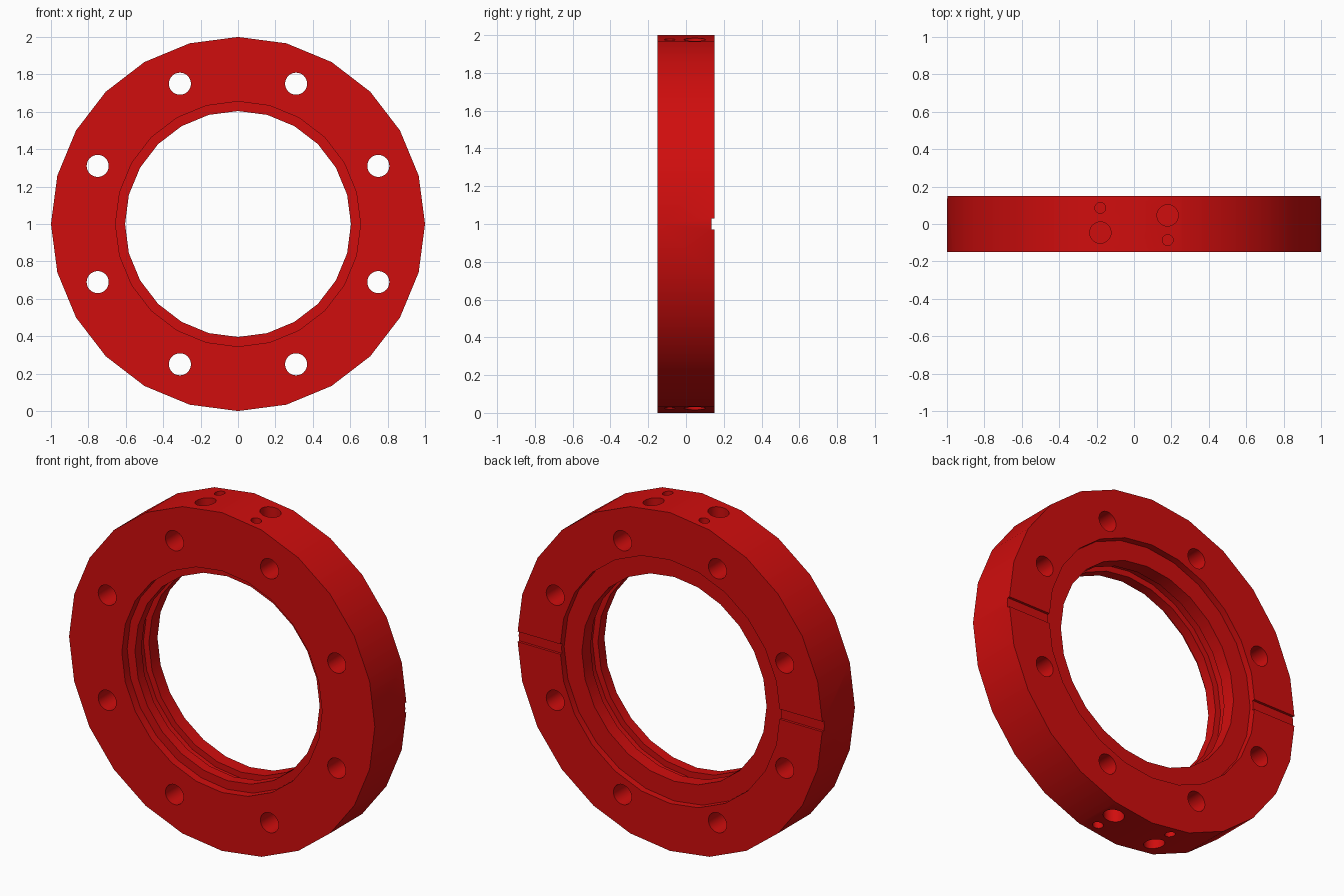
import bpy
import bmesh
import math
from mathutils import Matrix, Vector

cube = bpy.data.objects.get("Cube")
if cube:
    bpy.data.objects.remove(cube, do_unlink=True)

SIDES = 24
CENTRE = Vector((0, 0, 1))

red = bpy.data.materials.new("bright_red")
red.use_nodes = True
colour = (0.63, 0.004, 0.004, 1)
red.diffuse_color = colour
red.node_tree.nodes["Principled BSDF"].inputs["Base Color"].default_value = colour


def make_object(name, bm):
    bmesh.ops.recalc_face_normals(bm, faces=bm.faces[:])
    mesh = bpy.data.meshes.new(name)
    bm.to_mesh(mesh)
    bm.free()
    mesh.materials.append(red)
    obj = bpy.data.objects.new(name, mesh)
    bpy.context.collection.objects.link(obj)
    return obj


def add_drill(bm, position, radius, length, rotation=Matrix()):
    bmesh.ops.create_cone(bm, cap_ends=True, segments=32, radius1=radius,
                          radius2=radius, depth=length,
                          matrix=Matrix.Translation(position) @ rotation)


# Flange ring: closed (radius, y) section turned about the y axis
section = [
    (1.0, -0.15), (1.0, 0.15),
    (0.72, 0.15), (0.72, 0.11), (0.604, 0.11),      # rear recess
    (0.604, 0.03), (0.64, 0.03),                    # rear lip
    (0.64, -0.04), (0.604, -0.04),                  # inner channel
    (0.604, -0.10), (0.655, -0.10), (0.655, -0.15)  # front lip and recess
]
bm = bmesh.new()
rings = []
for i in range(SIDES):
    a = math.tau * i / SIDES
    rings.append([bm.verts.new((r * math.cos(a), y, 1 + r * math.sin(a)))
                  for r, y in section])
for i, ring in enumerate(rings):
    after = rings[(i + 1) % SIDES]
    for j in range(len(section)):
        k = (j + 1) % len(section)
        bm.faces.new((ring[j], ring[k], after[k], after[j]))
flange = make_object("flange_ring", bm)

# Cutters: bolt holes, rim ports and the rear key slot
cut = bmesh.new()
along_y = Matrix.Rotation(math.pi / 2, 4, 'X')
for i in range(8):
    a = math.tau * (i + 0.5) / 8
    add_drill(cut, CENTRE + 0.812 * Vector((math.cos(a), 0, math.sin(a))),
              0.059, 0.6, along_y)
for side in (-1, 1):
    for end in (-1, 1):
        add_drill(cut, (0.18 * side, 0.046 * side, 1 + 0.95 * end), 0.057, 0.3)
        add_drill(cut, (0.18 * side, -0.086 * side, 1 + 0.95 * end), 0.029, 0.3)
    bmesh.ops.create_cube(cut, matrix=Matrix.Translation((0.9 * side, 0.185, 1))
                          @ Matrix.Diagonal((0.5, 0.1, 0.06, 1)))
cutter = make_object("hole_cutter", cut)
cutter.hide_render = True

boolean = flange.modifiers.new("holes", 'BOOLEAN')
boolean.operation = 'DIFFERENCE'
boolean.solver = 'EXACT'
boolean.object = cutter

bpy.ops.object.select_all(action='DESELECT')
bpy.context.view_layer.objects.active = flange
flange.select_set(True)
bpy.ops.object.modifier_apply(modifier=boolean.name)
bpy.data.objects.remove(cutter, do_unlink=True)
bpy.ops.object.shade_smooth_by_angle(angle=math.radians(30))
